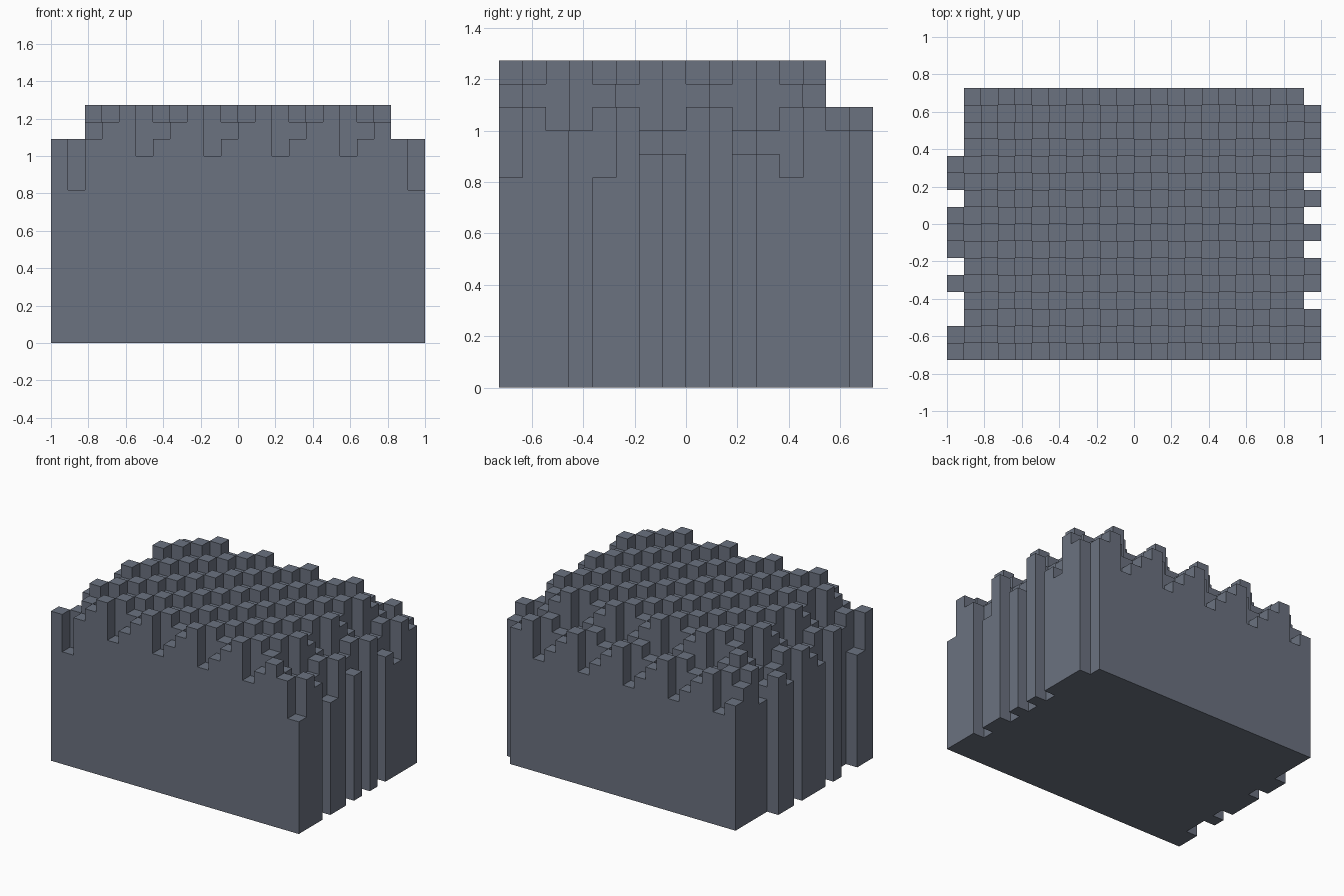
import bpy
import bmesh

cube = bpy.data.objects.get("Cube")
if cube:
    bpy.data.objects.remove(cube, do_unlink=True)

NX, NY = 22, 16            # columns across and rows deep
S = 2 / NX                 # block size
LEFT_GAPS = {2, 3, 5, 9, 12, 13, 14, 15}   # rows missing at the -x edge
RIGHT_GAPS = {3, 6, 8, 10, 15}             # rows missing at the +x edge


def height(i, j):
    """Height in blocks of the pillar at column i, row j."""
    if not (0 <= i < NX and 0 <= j < NY):
        return 0
    if (i == 0 and j in LEFT_GAPS) or (i == NX - 1 and j in RIGHT_GAPS):
        return 0
    step = (i + 3 + (j if i % 2 == 0 else -j)) % 4
    low_rim = i < 2 or i >= NX - 2 or j >= NY - 2
    return 11 + step - (2 if low_rim else 0)


bm = bmesh.new()
corners = {}


def corner(i, j, k):
    if (i, j, k) not in corners:
        corners[i, j, k] = bm.verts.new(((i - NX / 2) * S, (j - NY / 2) * S, k * S))
    return corners[i, j, k]


def quad(*points):
    bm.faces.new([corner(*p) for p in points])


for i in range(NX):
    for j in range(NY):
        h = height(i, j)
        if h == 0:
            continue
        ring = [(i, j), (i + 1, j), (i + 1, j + 1), (i, j + 1)]
        # Top and underside
        quad(*[(*p, h) for p in ring])
        quad(*[(*p, 0) for p in reversed(ring)])
        # Walls that rise above each neighbour
        for n, (di, dj) in enumerate([(0, -1), (1, 0), (0, 1), (-1, 0)]):
            a, b = ring[n], ring[(n + 1) % 4]
            for k in range(height(i + di, j + dj), h):
                quad((*a, k), (*b, k), (*b, k + 1), (*a, k + 1))

# Merge coplanar block faces into large flat walls
bmesh.ops.dissolve_limit(bm, angle_limit=0.01, use_dissolve_boundaries=False,
                         verts=bm.verts[:], edges=bm.edges[:])
bmesh.ops.triangulate(bm, faces=[f for f in bm.faces if len(f.verts) > 4])

mesh = bpy.data.meshes.new("stepped_stone_block")
bm.to_mesh(mesh)
bm.free()
block = bpy.data.objects.new("stepped_stone_block", mesh)
bpy.context.collection.objects.link(block)

# Slate grey stone
stone = bpy.data.materials.new("slate grey")
stone.use_nodes = True
colour = (0.147, 0.168, 0.216, 1)
stone.diffuse_color = colour
bsdf = stone.node_tree.nodes["Principled BSDF"]
bsdf.inputs["Base Color"].default_value = colour
bsdf.inputs["Roughness"].default_value = 0.9
mesh.materials.append(stone)
